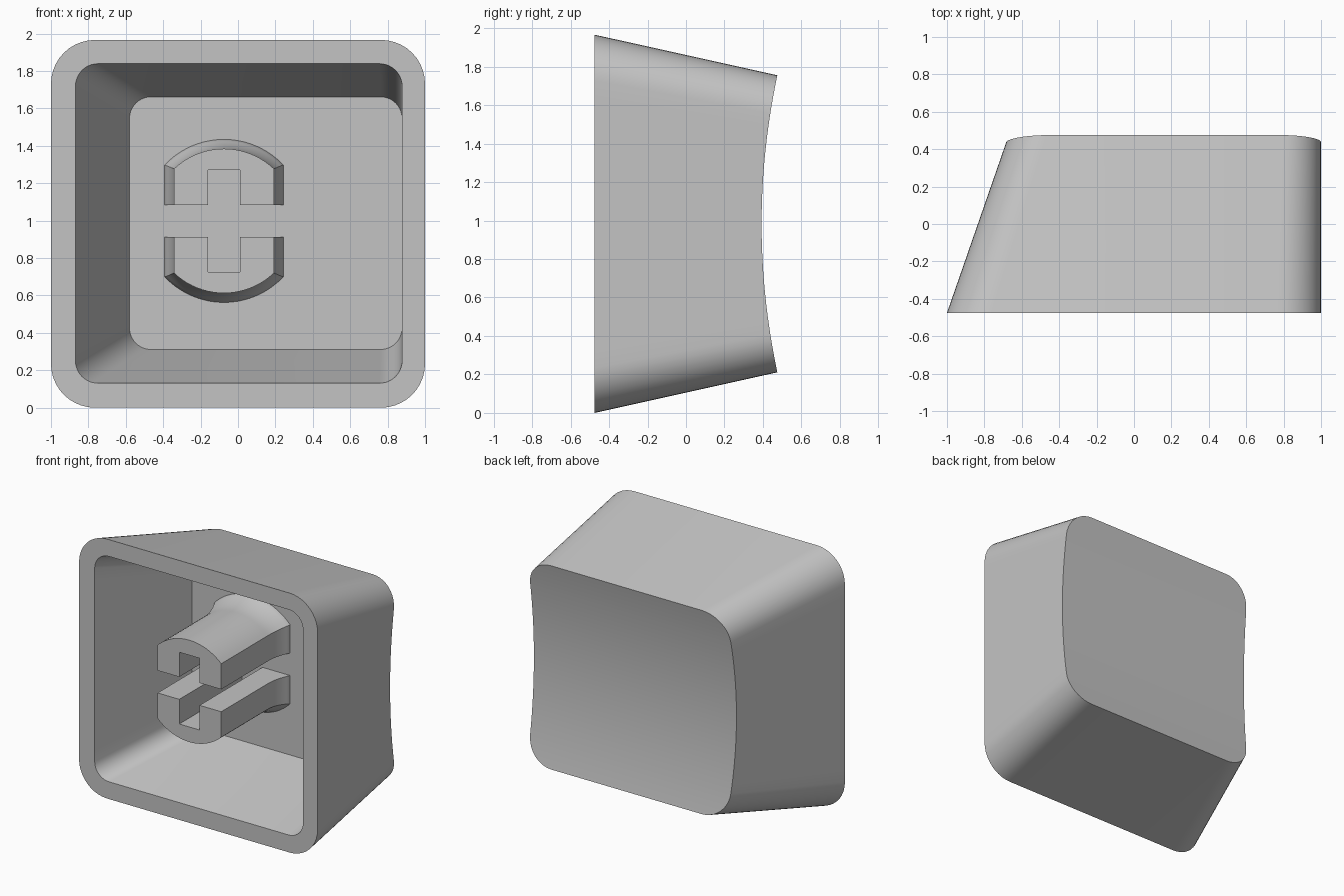
import bpy, bmesh
from math import sin, cos, asin, pi, sqrt
from mathutils import Vector

cube = bpy.data.objects.get("Cube")
if cube:
    bpy.data.objects.remove(cube, do_unlink=True)

grey = bpy.data.materials.new("light grey plastic")
grey.use_nodes = True
grey.diffuse_color = (0.55, 0.55, 0.55, 1)
grey.node_tree.nodes["Principled BSDF"].inputs["Base Color"].default_value = grey.diffuse_color

FRONT, BACK, FLOOR = -0.475, 0.475, 0.279
MID_Z = 0.983


def finish(bm, name):
    bmesh.ops.recalc_face_normals(bm, faces=bm.faces)
    mesh = bpy.data.meshes.new(name)
    bm.to_mesh(mesh)
    bm.free()
    mesh.materials.append(grey)
    ob = bpy.data.objects.new(name, mesh)
    bpy.context.collection.objects.link(ob)
    bpy.ops.object.select_all(action='DESELECT')
    ob.select_set(True)
    bpy.context.view_layer.objects.active = ob
    bpy.ops.object.shade_smooth_by_angle(angle=pi / 6)
    return ob


def bridge(bm, a, b):
    n = len(a)
    for i in range(n):
        j = (i + 1) % n
        bm.faces.new((a[i], a[j], b[j], b[i]))


def rounded_rect(x0, x1, z0, z1, r, y, arc=10, side=16):
    """Loop of points: right side bottom to top, then left side top to bottom."""
    rows = []
    for i in range(arc + 1):
        a = pi / 2 * i / arc
        rows.append((r * (1 - sin(a)), z0 + r * (1 - cos(a))))
    for i in range(1, side):
        rows.append((0, z0 + r + (z1 - z0 - 2 * r) * i / side))
    for i in range(arc + 1):
        a = pi / 2 * i / arc
        rows.append((r * (1 - cos(a)), z1 - r * (1 - sin(a))))
    right = [Vector((x1 - d, y, z)) for d, z in rows]
    left = [Vector((x0 + d, y, z)) for d, z in reversed(rows)]
    return right + left


def dish(z):
    return 0.393 + 0.082 * ((z - MID_Z) / 0.772) ** 2


def on_dish(p, q):
    """Point on the wall line p-q that lies on the dished back."""
    t = 1.0
    for _ in range(12):
        t = (dish(p.lerp(q, t).z) - FRONT) / (BACK - FRONT)
    return p.lerp(q, t)


# Hollow tapered shell with a dished back
front = rounded_rect(-1, 1, 0, 1.966, 0.235, FRONT)
back = rounded_rect(-0.67, 1, 0.211, 1.755, 0.205, BACK)
back = [on_dish(p, q) for p, q in zip(front, back)]
rim = rounded_rect(-0.869, 0.877, 0.131, 1.839, 0.12, FRONT)
floor = rounded_rect(-0.58, 0.877, 0.311, 1.662, 0.115, FLOOR)

bm = bmesh.new()
loops = [[bm.verts.new(p) for p in loop] for loop in (back, front, rim, floor)]
for a, b in zip(loops, loops[1:]):
    bridge(bm, a, b)
bm.faces.new(loops[-1])
b = loops[0]
n = len(b)
for i in range(n // 2 - 1):
    bm.faces.new((b[i], b[i + 1], b[n - 2 - i], b[n - 1 - i]))
finish(bm, "shell")


# Socket stem: two halves with a cross-shaped slot, flaring towards the floor
STEM_X, STEM_Z, SLOT, SLOT_TOP = -0.075, 0.9985, 0.085, 0.272


def stem_loop(bm, y, flare, sign, arc=20):
    half, r = 0.267 + flare, 0.386 + flare
    edge = asin(half / r)
    pts = [(half, SLOT)]
    for i in range(arc + 1):
        a = edge * (1 - 2 * i / arc)
        pts.append((r * sin(a), r * cos(a)))
    pts += [(-half, SLOT), (-SLOT, SLOT), (-SLOT, SLOT_TOP), (SLOT, SLOT_TOP), (SLOT, SLOT)]
    return [bm.verts.new((STEM_X + x, y, STEM_Z + sign * z)) for x, z in pts]


def stem_half(name, sign):
    bm = bmesh.new()
    length, steps = 0.2, 8
    loops = [stem_loop(bm, FRONT, 0, sign)]
    for i in range(steps + 1):
        s = i / steps
        loops.append(stem_loop(bm, FLOOR - length * (1 - s), 0.05 * s ** 2, sign))
    loops.append(stem_loop(bm, FLOOR + 0.01, 0.05, sign))
    for a, b in zip(loops, loops[1:]):
        bridge(bm, a, b)
    bm.faces.new(loops[0])
    bm.faces.new(loops[-1])
    finish(bm, name)


stem_half("upper_stem", 1)
stem_half("lower_stem", -1)
